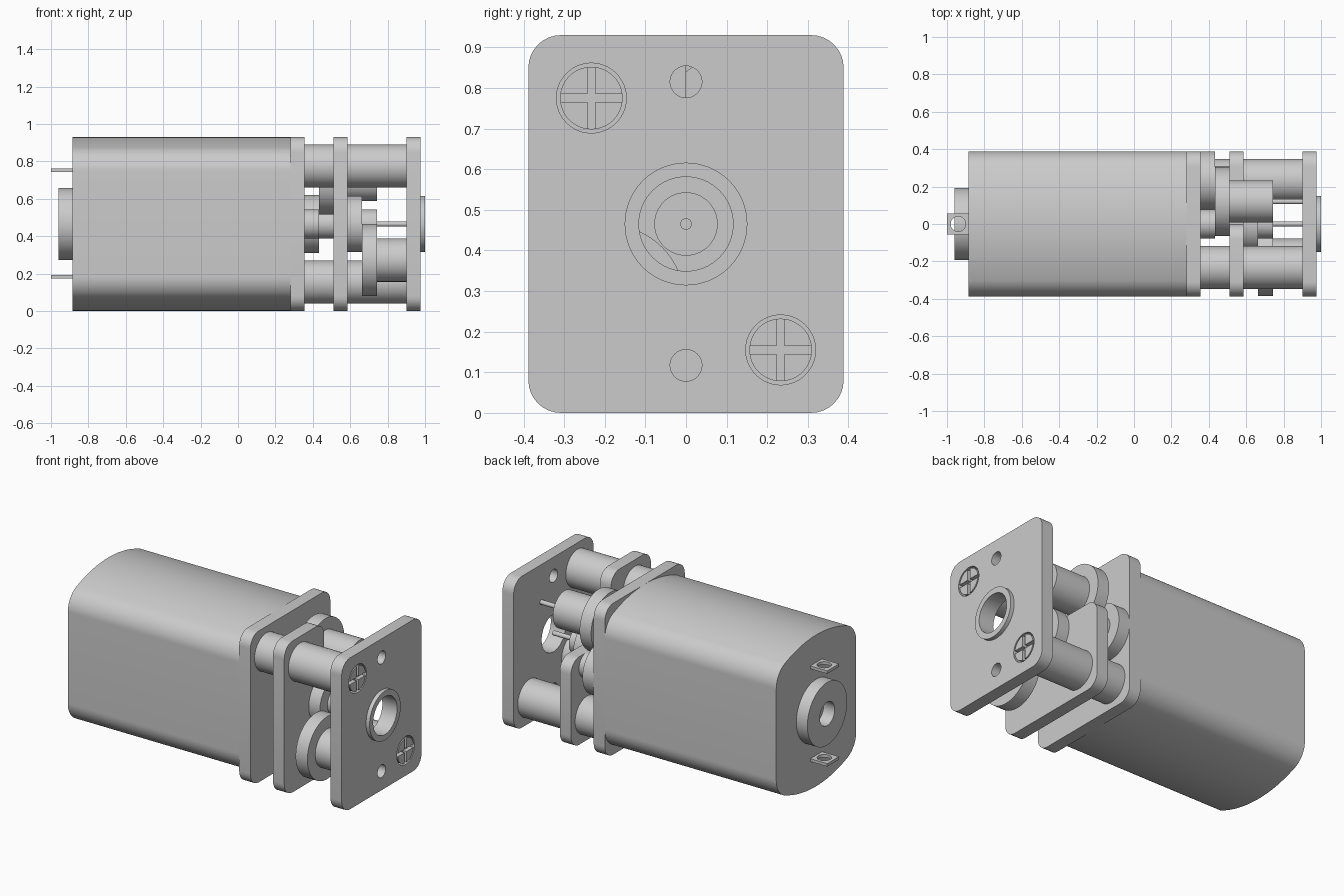
import bpy, bmesh, math

if "Cube" in bpy.data.objects:
    bpy.data.objects.remove(bpy.data.objects["Cube"])

GREY = (0.6, 0.6, 0.6, 1)
mat = bpy.data.materials.new("plain grey")
mat.use_nodes = True
mat.diffuse_color = GREY
mat.node_tree.nodes["Principled BSDF"].inputs["Base Color"].default_value = GREY

AXIS = 0.465        # height of the motor axis
HALF_W = 0.388      # half the width
HEIGHT = 0.93
LOW, HIGH = (0.233, 0.155), (-0.233, 0.775)   # spacer and screw centres (y, z)


def prism(name, outline, x0, x1, corner=0):
    """Extrude a (y, z) outline along x, optionally rounding its corners."""
    bm = bmesh.new()
    face = bm.faces.new([bm.verts.new((x0, y, z)) for y, z in outline])
    new = bmesh.ops.extrude_face_region(bm, geom=[face])["geom"]
    for v in new:
        if isinstance(v, bmesh.types.BMVert):
            v.co.x = x1
    bmesh.ops.recalc_face_normals(bm, faces=bm.faces)
    if corner:
        edges = [e for e in bm.edges
                 if abs(e.verts[0].co.x - e.verts[1].co.x) > 1e-4 and e.is_convex]
        bmesh.ops.bevel(bm, geom=edges, offset=corner, segments=8, profile=0.5,
                        affect='EDGES')
    mesh = bpy.data.meshes.new(name)
    bm.to_mesh(mesh)
    bm.free()
    ob = bpy.data.objects.new(name, mesh)
    bpy.context.collection.objects.link(ob)
    mesh.materials.append(mat)
    return ob


def arc(y, z, r, a0, a1, n):
    """Points on an arc, leaving out its last point."""
    return [(y + r * math.cos(a0 + (a1 - a0) * i / n), z + r * math.sin(a0 + (a1 - a0) * i / n))
            for i in range(n)]


def rod(name, x0, x1, r, y=0, z=AXIS):
    return prism(name, arc(y, z, r, 0, 2 * math.pi, 64), x0, x1)


def box(name, x0, x1, y0, y1, z0, z1):
    return prism(name, [(y0, z0), (y1, z0), (y1, z1), (y0, z1)], x0, x1)


def cut(ob, *cutters):
    """Subtract the cutters from the object and remove them."""
    for c in cutters:
        mod = ob.modifiers.new("cut", 'BOOLEAN')
        mod.operation, mod.solver, mod.object = 'DIFFERENCE', 'EXACT', c
        bpy.context.view_layer.objects.active = ob
        bpy.ops.object.modifier_apply(modifier=mod.name)
        bpy.data.objects.remove(c)
    return ob


# Motor can: flat sides, domed top and bottom, tangent fillets between them
crown, fillet, side_top = 0.8, 0.136, 0.745
cy, cz = HALF_W - fillet, HEIGHT - crown
turn = math.atan2(side_top - cz, cy)
can = arc(cy, side_top, fillet, 0, turn, 14)
can += arc(0, cz, crown, turn, math.pi - turn, 20)
can += arc(-cy, side_top, fillet, math.pi - turn, math.pi, 14)
can.append((-HALF_W, side_top))
can += [(-y, HEIGHT - z) for y, z in can]
prism("motor_can", can, -0.885, 0.28)

# Rear bearing boss and terminal tabs
cut(rod("rear_boss", -0.96, -0.885, 0.193), rod("bore", -1, -0.8, 0.072))
for name, z in (("upper", 0.752), ("lower", 0.182)):
    tab = box(name + "_terminal", -1, -0.885, -0.057, 0.057, z - 0.009, z + 0.009)
    bpy.ops.mesh.primitive_cylinder_add(vertices=32, radius=0.04, depth=0.2,
                                        location=(-0.94, 0, z))
    cut(tab, bpy.context.object)

# Gearbox plates
full = [(-HALF_W, 0), (HALF_W, 0), (HALF_W, HEIGHT), (-HALF_W, HEIGHT)]
prism("motor_plate", full, 0.28, 0.356, 0.08)
notched = full[:2] + [(HALF_W, 0.54), (0, 0.54), (0, HEIGHT), full[3]]
prism("middle_plate", notched, 0.51, 0.586, 0.08)
output_plate = prism("output_plate", full, 0.9, 0.976, 0.08)
cut(output_plate, rod("bore", 0.8, 1.1, 0.13),
    rod("upper_hole", 0.8, 1.1, 0.039, 0, 0.815), rod("lower_hole", 0.8, 1.1, 0.039, 0, 0.117),
    rod("sink", 0.93, 1.1, 0.086, *LOW), rod("sink", 0.93, 1.1, 0.086, *HIGH))
cut(rod("output_bushing", 0.9, 1.0, 0.151), rod("bore", 0.8, 1.1, 0.116))

# Spacers and cross-slotted screws
for side, (y, z) in (("lower", LOW), ("upper", HIGH)):
    rod(side + "_inner_spacer", 0.356, 0.51, 0.115, y, z)
    rod(side + "_outer_spacer", 0.586, 0.9, 0.115, y, z)
    cut(rod(side + "_screw", 0.93, 0.976, 0.077, y, z),
        box("slot", 0.95, 1.1, y - 0.1, y + 0.1, z - 0.01, z + 0.01),
        box("slot", 0.95, 1.1, y - 0.01, y + 0.01, z - 0.1, z + 0.1))

# Gear train: each gear carries the pinion that drives the next gear
first, second, third = (0.233, AXIS), (0.12, 0.70), (-0.194, 0.272)
rod("motor_pinion", 0.356, 0.432, 0.078)
rod("first_gear", 0.356, 0.432, 0.155, *first)
rod("first_pinion", 0.432, 0.51, 0.078, *first)
rod("second_gear", 0.432, 0.51, 0.184, *second)
rod("second_pinion", 0.51, 0.742, 0.113, *second)
rod("second_pin", 0.742, 0.9, 0.014, *second)
rod("centre_gear", 0.586, 0.662, 0.15)
rod("centre_pinion", 0.662, 0.742, 0.078)
rod("centre_pin", 0.742, 0.9, 0.014)
rod("third_gear", 0.662, 0.742, 0.192, *third)
rod("third_pinion", 0.742, 0.9, 0.116, *third)

# Smooth the round walls, keep the edges sharp
bpy.ops.object.select_all(action='DESELECT')
for ob in bpy.context.collection.objects:
    if ob.type == 'MESH' and mat.name in ob.data.materials:
        ob.select_set(True)
        bpy.context.view_layer.objects.active = ob
bpy.ops.object.shade_smooth_by_angle(angle=math.radians(30))
